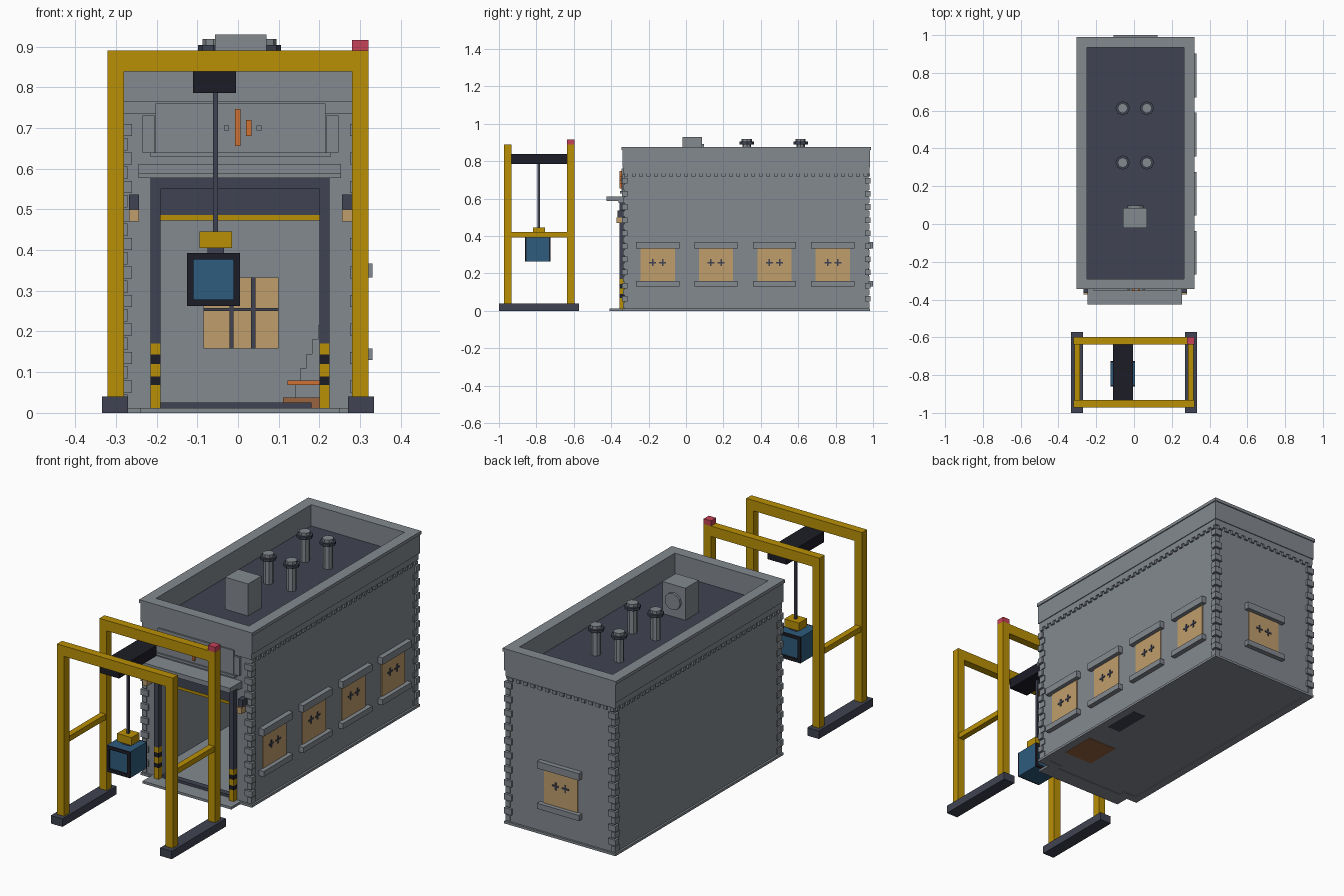
import bpy, bmesh
from mathutils import Matrix, Vector

cube = bpy.data.objects.get("Cube")
if cube:
    bpy.data.objects.remove(cube, do_unlink=True)


def material(name, r, g, b):
    mat = bpy.data.materials.new(name)
    mat.use_nodes = True
    colour = [(c / 255) ** 2.2 for c in (r, g, b)] + [1]
    mat.diffuse_color = colour
    mat.node_tree.nodes["Principled BSDF"].inputs["Base Color"].default_value = colour
    return mat


grey = material("stone grey", 130, 136, 142)
slate = material("dark slate", 66, 69, 83)
black = material("near black", 34, 34, 43)
yellow = material("safety yellow", 184, 143, 14)
tan = material("shutter tan", 190, 156, 108)
blue = material("container blue", 50, 92, 124)
red = material("lamp red", 196, 68, 88)
orange = material("orange", 205, 112, 55)
brown = material("pallet brown", 152, 100, 66)


def finish(name, mat, bm):
    mesh = bpy.data.meshes.new(name)
    bm.to_mesh(mesh)
    bm.free()
    mesh.materials.append(mat)
    obj = bpy.data.objects.new(name, mesh)
    bpy.context.collection.objects.link(obj)
    return obj


def boxes(name, mat, *bounds):
    """One object from boxes given as x0, x1, y0, y1, z0, z1."""
    bm = bmesh.new()
    for x0, x1, y0, y1, z0, z1 in bounds:
        low, high = Vector((x0, y0, z0)), Vector((x1, y1, z1))
        place = Matrix.Translation((low + high) / 2) @ Matrix.Diagonal((*(high - low), 1))
        bmesh.ops.create_cube(bm, size=1, matrix=place)
    return finish(name, mat, bm)


def cylinder(name, mat, centre, radius, depth, sides=8, turn=None):
    bm = bmesh.new()
    place = Matrix.Translation(centre)
    if turn:
        place = place @ Matrix.Rotation(1.5708, 4, turn)
    bmesh.ops.create_cone(bm, cap_ends=True, segments=sides, radius1=radius,
                          radius2=radius, depth=depth, matrix=place)
    return finish(name, mat, bm)


# Outline of the building walls
L, R, F, B = -0.29, 0.305, -0.33, 0.975
MID = (L + R) / 2
T = 0.03
TOP, DOOR = 0.735, 0.55


def ring(grow, inner, z0, z1):
    """Four boxes around the outline, from grow outside to inner inside."""
    x0, x1, y0, y1 = L - grow, R + grow, F - grow, B + grow
    return [(x0, L + inner, y0, y1, z0, z1), (R - inner, x1, y0, y1, z0, z1),
            (L + inner, R - inner, y0, F + inner, z0, z1),
            (L + inner, R - inner, B - inner, y1, z0, z1)]


# Shell: walls with doorway, floor, roof deck, cornice
boxes("walls", grey, (L, L + T, F, B, 0, TOP), (R - T, R, F, B, 0, TOP),
      (L + T, R - T, B - T, B, 0, TOP), (L + T, -0.19, F, F + T, 0, TOP),
      (0.2, R - T, F, F + T, 0, TOP), (-0.19, 0.2, F, F + T, DOOR, TOP))
boxes("floor", grey, (L, R, F, B, 0.003, 0.012), (-0.24, 0.25, -0.41, F, 0, 0.012))
boxes("base_trim", grey, *ring(0.01, 0, 0, 0.012))
boxes("roof_deck", slate, (L + T, R - T, F + T, B - T, 0.755, 0.77))
boxes("frieze", grey, *ring(0.006, 0.04, TOP, 0.765))
boxes("cornice", grey, *ring(0.01, 0.04, 0.765, 0.86))
boxes("cornice_cap", grey, *ring(0.015, 0.04, 0.86, 0.876))

# Dentils below the cornice
dentils, step, reach = [], 0.04, 0.01
for i in range(33):
    y = F + step * i
    dentils += [(x, x + reach, y, y + step / 2, 0.718, TOP) for x in (L - reach, R)]
for i in range(15):
    x = L + step * i
    dentils.append((x, x + step / 2, B, B + reach, 0.718, TOP))
boxes("dentils", grey, *dentils)

# Corner quoins, alternating long and short
quoins, pitch, out = [], 0.035, 0.011
for i in range(20):
    z = 0.015 + pitch * i
    along_x, along_y = (0.03, 0.018) if i % 2 else (0.018, 0.03)
    grow = out if i % 2 else out / 2
    for x0, x1 in ((L - grow, L + along_x), (R - along_x, R + grow)):
        for y0, y1 in ((F - grow, F + along_y), (B - along_y, B + grow)):
            quoins.append((x0, x1, y0, y1, z, z + pitch * 0.85))
boxes("quoins", grey, *quoins)


# Windows: shutter panel, lintel, sill, cross handles, inner bars
def window(name, side, c):
    def at(u0, u1, d0, d1, z0, z1):
        if side:
            return (R + d0, R + d1, c + u0, c + u1, z0, z1)
        return (c + u0, c + u1, B + d0, B + d1, z0, z1)

    half, wide, inner = 0.092, 0.116, -T - 0.004
    boxes(name + "_shutter", tan, at(-half, half, inner, 0.004, 0.158, 0.332))
    boxes(name + "_sills", grey, at(-wide, wide, 0, 0.025, 0.332, 0.367),
          at(-wide, wide, 0, 0.025, 0.13, 0.158))
    marks = []
    for u in (-0.027, 0.027):
        marks += [at(u - 0.019, u + 0.019, 0, 0.007, 0.254, 0.262),
                  at(u - 0.004, u + 0.004, 0, 0.007, 0.239, 0.277)]
    boxes(name + "_handles", slate, *marks)
    back = inner - 0.006
    boxes(name + "_inner_bars", slate, at(-half, half, back, inner, 0.25, 0.258),
          *[at(u - 0.005, u + 0.005, back, inner, 0.158, 0.332) for u in (-0.023, 0.03)])


for i in range(4):
    window(f"side_window_{i + 1}", True, -0.152 + 0.3125 * i)
window("back_window", False, MID)

# Door frame, hazard posts, raised shutter
FRONT = F - 0.025
for side, x in (("right", -0.215), ("left", 0.2)):
    post = (x, x + 0.025, FRONT, F + T)
    boxes(f"{side}_door_post", slate, (*post, 0.17, 0.575))
    levels = (0.012, 0.068, 0.09, 0.12, 0.143, 0.17)
    bands = [(*post, z0, z1) for z0, z1 in zip(levels, levels[1:])]
    boxes(f"{side}_hazard_yellow", yellow, *bands[::2])
    boxes(f"{side}_hazard_black", black, *bands[1::2])
boxes("door_header", slate, (-0.215, 0.225, FRONT, F, DOOR, 0.577))
boxes("raised_shutter", slate, (-0.19, 0.2, F + 0.01, F + 0.025, 0.485, DOOR))
boxes("shutter_edge", yellow, (-0.19, 0.2, F + 0.008, F + 0.027, 0.473, 0.486))
boxes("threshold", slate, (-0.19, 0.18, F, F + T, 0.012, 0.025))

# Canopy, blank board and its trim
boxes("canopy", grey, (-0.245, 0.253, -0.425, F, 0.588, 0.612),
      (-0.245, 0.253, -0.36, F, 0.577, 0.588))
boxes("front_board", grey, (-0.203, 0.215, F - 0.014, F, 0.64, 0.76),
      (-0.215, 0.227, F - 0.022, F, 0.628, 0.64),
      *[(x, x + 0.03, F - 0.01, F, 0.64, 0.73) for x in (-0.235, 0.217)])
boxes("board_bars", orange, (-0.007, 0.006, FRONT, F, 0.655, 0.747),
      (0.02, 0.033, FRONT, F, 0.68, 0.72))
boxes("board_studs", grey, *[(x, x + 0.012, F - 0.02, F, 0.694, 0.706) for x in (-0.034, 0.046)])

# Wall lamps beside the door
for side, x in (("right", -0.268), ("left", 0.255)):
    boxes(f"{side}_lamp_hood", slate, (x, x + 0.025, -0.365, F, 0.5, 0.537))
    boxes(f"{side}_lamp_glow", tan, (x, x + 0.025, -0.372, F, 0.47, 0.5))

# Roof vents and ventilation box
for i, x in enumerate((-0.06, 0.068)):
    for j, y in enumerate((0.325, 0.613)):
        name = f"vent_{i + 1}_{j + 1}"
        cylinder(name + "_stem", grey, (x, y, 0.83), 0.023, 0.12)
        cylinder(name + "_brim", slate, (x, y, 0.897), 0.038, 0.014)
        cylinder(name + "_cap", grey, (x, y, 0.909), 0.027, 0.02)
boxes("roof_box", grey, (-0.057, 0.07, -0.02, 0.085, 0.77, 0.93))
cylinder("roof_box_grille", grey, (MID, 0.09, 0.85), 0.042, 0.014, 12, "X")

# Goods inside: pallet with stepped stack, floor slab
boxes("pallet", brown, (0.11, 0.27, -0.19, -0.01, 0, 0.038))
boxes("pallet_board", orange, (0.122, 0.27, -0.18, -0.02, 0.068, 0.08))
boxes("stepped_stack", grey, *[(0.14 + 0.014 * i, 0.265, -0.17, -0.03, 0.038 + 0.035 * i,
                                0.075 + 0.035 * i) for i in range(6)])
boxes("floor_slab", slate, (0.2, 0.275, 0.13, 0.32, 0, 0.02))

# Gantry: feet, two portals, side rails, warning lamp
NEAR, FAR, P = -0.972, -0.637, 0.04
boxes("gantry_feet", slate, *[(x, x + 0.064, -1, -0.572, 0, P) for x in (-0.334, 0.27)])
frame = []
for y in (NEAR, FAR):
    frame += [(x, x + P, y, y + P, P, 0.89) for x in (-0.32, 0.28)]
    frame.append((-0.28, 0.28, y, y + P, 0.838, 0.89))
frame += [(x, x + 0.03, NEAR + P, FAR, 0.393, 0.42) for x in (-0.315, 0.285)]
boxes("gantry_frame", yellow, *frame)
boxes("warning_lamp", red, (0.28, 0.32, FAR, FAR + P, 0.89, 0.916))

# Trolley, cable, lifting block and hanging container
HX, HY = -0.055, -0.787
boxes("trolley", black, (-0.11, -0.005, NEAR + P, FAR, 0.786, 0.838))
boxes("cable", slate, (HX - 0.006, HX + 0.006, HY - 0.006, HY + 0.006, 0.44, 0.79))
boxes("lifting_block", yellow, (HX - P, HX + P, HY - 0.032, HY + 0.032, 0.405, 0.445))
x0, x1, z0, z1, rim = -0.125, 0.005, 0.263, 0.393, 0.016
boxes("container", blue, (x0, x1, -0.853, -0.733, z0, z1))
boxes("hanger", slate, (HX - 0.02, HX + 0.02, HY - 0.02, HY + 0.02, z1, 0.406))
frames = []
for y in (-0.861, -0.733):
    frames += [(x, x + rim, y, y + 0.008, z0, z1) for x in (x0, x1 - rim)]
    frames += [(x0 + rim, x1 - rim, y, y + 0.008, z, z + rim) for z in (z0, z1 - rim)]
boxes("container_rims", black, *frames)
